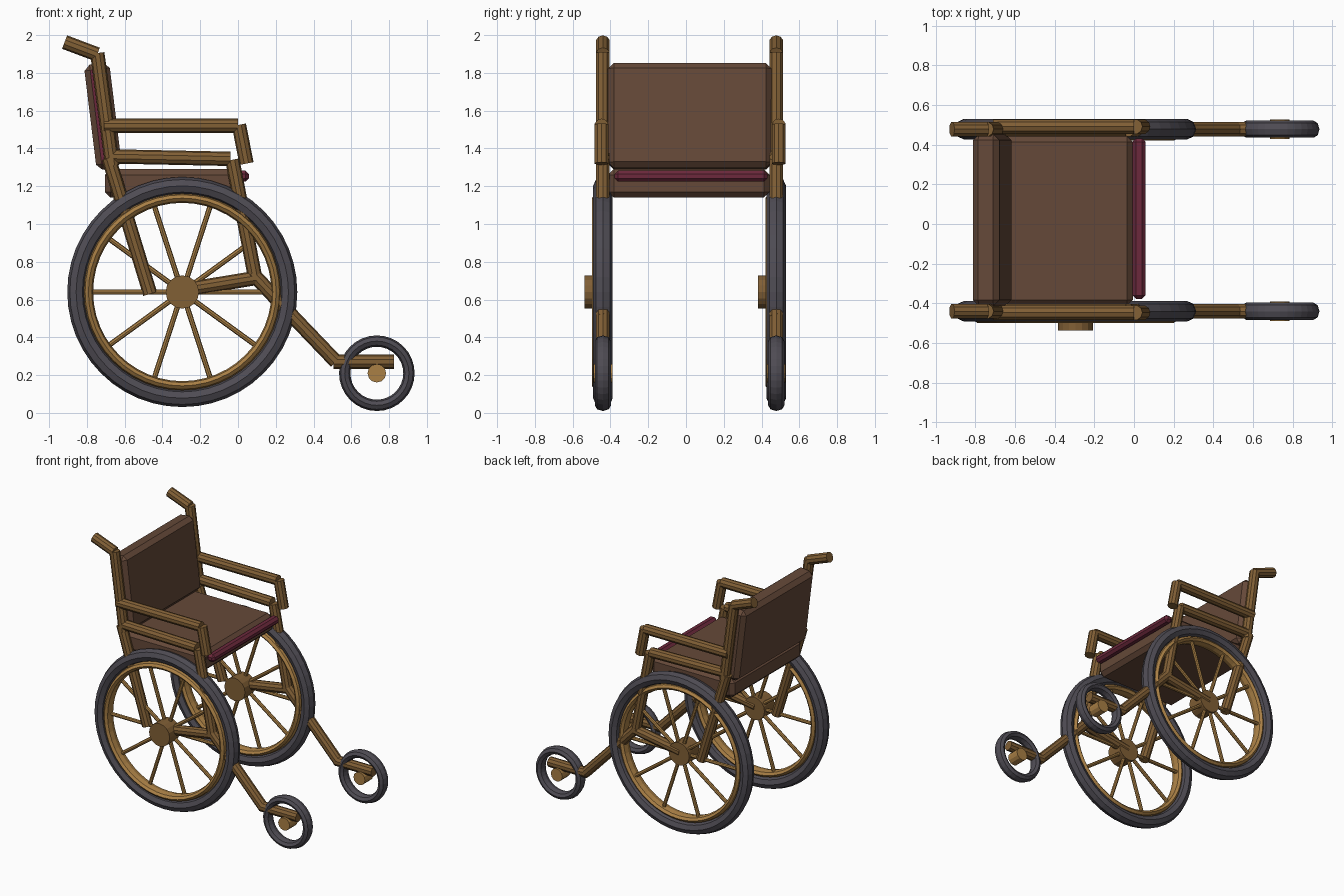
import bpy, bmesh, math
from mathutils import Vector, Matrix

cube = bpy.data.objects.get("Cube")
if cube:
    bpy.data.objects.remove(cube, do_unlink=True)


def material(name, rgb):
    m = bpy.data.materials.new(name)
    m.use_nodes = True
    m.diffuse_color = (*rgb, 1)
    for node in m.node_tree.nodes:
        if node.type == 'BSDF_PRINCIPLED':
            node.inputs["Base Color"].default_value = (*rgb, 1)
    return m


WOOD = material("wood", (0.22, 0.115, 0.036))
GOLD = material("light_wood", (0.40, 0.215, 0.06))
RUBBER = material("rubber", (0.078, 0.072, 0.088))
LEATHER = material("brown_leather", (0.13, 0.066, 0.04))
TRIM = material("maroon_trim", (0.15, 0.022, 0.045))


def finish(bm, name, *mats):
    bmesh.ops.recalc_face_normals(bm, faces=bm.faces)
    mesh = bpy.data.meshes.new(name)
    bm.to_mesh(mesh)
    bm.free()
    for m in mats:
        mesh.materials.append(m)
    ob = bpy.data.objects.new(name, mesh)
    bpy.context.collection.objects.link(ob)
    return ob


def add_rod(bm, a, b, r, sides=10):
    a, b = Vector(a), Vector(b)
    rot = (b - a).to_track_quat('Z', 'Y').to_matrix().to_4x4()
    bmesh.ops.create_cone(bm, cap_ends=True, segments=sides, radius1=r, radius2=r,
                          depth=(b - a).length,
                          matrix=Matrix.Translation((a + b) / 2) @ rot)


def rod(name, a, b, r, mat, sides=10):
    bm = bmesh.new()
    add_rod(bm, a, b, r, sides)
    return finish(bm, name, mat)


def ring(name, centre, major, radial, width, mat, segs):
    """Ring in the x-z plane with an eight-sided elliptical section."""
    bm = bmesh.new()
    loops = []
    for i in range(segs):
        t = math.tau * i / segs
        loop = []
        for j in range(8):
            p = math.tau * j / 8
            d = major + radial * math.cos(p)
            loop.append(bm.verts.new(Vector(centre) + Vector(
                (d * math.cos(t), width * math.sin(p), d * math.sin(t)))))
        loops.append(loop)
    for i in range(segs):
        a, b = loops[i], loops[(i + 1) % segs]
        for j in range(8):
            k = (j + 1) % 8
            bm.faces.new((a[j], b[j], b[k], a[k]))
    return finish(bm, name, mat)


def pad(name, centre, size, bevel, tilt, *mats):
    bm = bmesh.new()
    bmesh.ops.create_cube(bm, size=1, matrix=Matrix.Diagonal((*size, 1)))
    bmesh.ops.bevel(bm, geom=bm.edges[:], offset=bevel, segments=1, affect='EDGES')
    if len(mats) > 1:
        bm.normal_update()
        for f in bm.faces:
            f.material_index = int(f.normal.y < -0.9)
    bm.transform(Matrix.Translation(centre) @ Matrix.Rotation(tilt, 4, 'Y'))
    return finish(bm, name, *mats)


# Upholstery
pad("seat", (-0.355, 0.015, 1.215), (0.70, 0.855, 0.15), 0.03, 0, LEATHER)
pad("backrest", (-0.715, 0.02, 1.57), (0.135, 0.865, 0.56), 0.03,
    math.radians(-7), LEATHER, TRIM)
pad("seat_front_trim", (0.025, 0.027, 1.253), (0.065, 0.81, 0.058), 0.018, 0, TRIM)

# Frame tubes of one side: name, start (x, z), end (x, z)
TUBES = [
    ("push_handle", (-0.918, 1.963), (-0.745, 1.898)),
    ("back_post", (-0.745, 1.905), (-0.665, 1.31)),
    ("rear_leg", (-0.685, 1.35), (-0.465, 0.63)),
    ("seat_rail", (-0.68, 1.358), (-0.04, 1.345)),
    ("front_leg", (-0.03, 1.34), (0.09, 0.72)),
    ("lower_brace", (-0.295, 0.65), (0.10, 0.715)),
    ("upper_footrest_tube", (0.075, 0.74), (0.30, 0.50)),
    ("lower_footrest_tube", (0.29, 0.51), (0.52, 0.27)),
    ("caster_bar", (0.505, 0.27), (0.825, 0.27)),
]
ARM_TUBES = [
    ("armrest", (-0.71, 1.52), (0.0, 1.52)),
    ("armrest_front", (0.005, 1.525), (0.045, 1.32)),
]
HUB = Vector((-0.295, 0, 0.64))
CASTER = Vector((0.735, 0, 0.21))

for side, y, arm_y in (("right", -0.44, -0.447), ("left", 0.478, 0.491)):
    for tubes, ty in ((TUBES, y), (ARM_TUBES, arm_y)):
        for name, a, b in tubes:
            rod(f"{side}_{name}", (a[0], ty, a[1]), (b[0], ty, b[1]), 0.038, WOOD)

    # Large wheel
    c = HUB + Vector((0, y, 0))
    ring(f"{side}_tire", c, 0.562, 0.047, 0.052, RUBBER, 48)
    ring(f"{side}_rim", c - Vector((0, 0.01, 0)), 0.497, 0.025, 0.048, GOLD, 48)
    rod(f"{side}_hub", c + Vector((0, 0.03, 0)), c - Vector((0, 0.097, 0)), 0.088, WOOD, 16)
    bm = bmesh.new()
    for i in range(10):
        t = math.tau * i / 10
        add_rod(bm, c, c + 0.49 * Vector((math.cos(t), 0, math.sin(t))), 0.014, 8)
    finish(bm, f"{side}_spokes", GOLD)

    # Caster wheel
    c = CASTER + Vector((0, y, 0))
    ring(f"{side}_caster_tire", c, 0.17, 0.03, 0.043, RUBBER, 32)
    rod(f"{side}_caster_axle", c - Vector((0, 0.05, 0)), c + Vector((0, 0.05, 0)),
        0.049, GOLD, 12)
